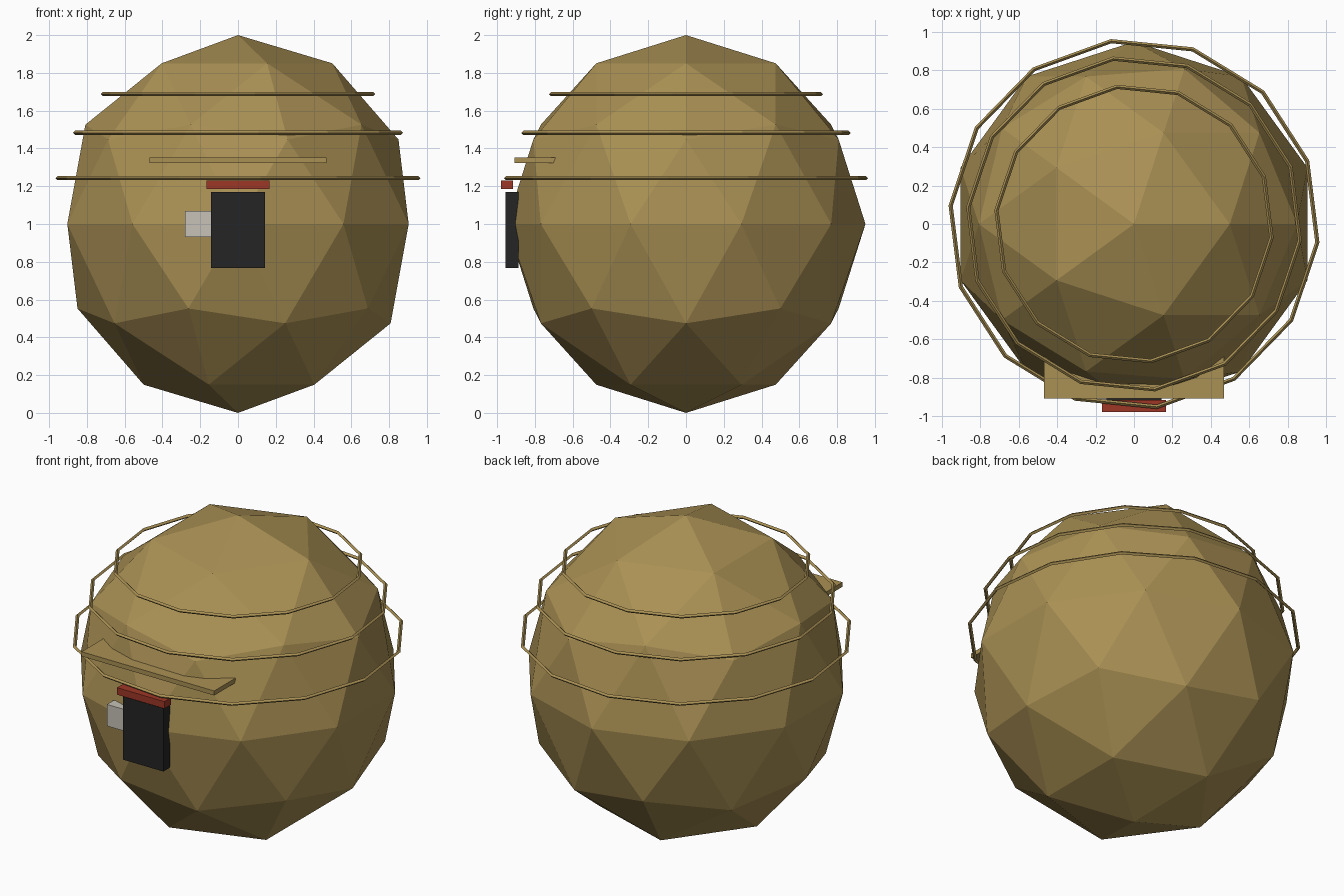
import bpy, bmesh
from math import cos, sin, tau
from mathutils import Matrix

cube = bpy.data.objects.get("Cube")
if cube:
    bpy.data.objects.remove(cube, do_unlink=True)


def material(name, rgb):
    mat = bpy.data.materials.new(name)
    mat.use_nodes = True
    color = (*rgb, 1)
    mat.diffuse_color = color
    mat.node_tree.nodes["Principled BSDF"].inputs["Base Color"].default_value = color
    return mat


STRAW = material("straw", (0.40, 0.28, 0.088))
BLACK = material("black", (0.018, 0.018, 0.018))
RED = material("brick red", (0.34, 0.038, 0.02))
GREY = material("pale grey", (0.57, 0.54, 0.48))


def add_object(name, bm, mat):
    bmesh.ops.recalc_face_normals(bm, faces=bm.faces)
    mesh = bpy.data.meshes.new(name)
    bm.to_mesh(mesh)
    bm.free()
    mesh.materials.append(mat)
    obj = bpy.data.objects.new(name, mesh)
    bpy.context.collection.objects.link(obj)
    return obj


def box(name, mat, xs, ys, zs):
    bm = bmesh.new()
    bmesh.ops.create_cube(bm, size=1)
    spans = (xs, ys, zs)
    for v in bm.verts:
        v.co = [(a + b) / 2 + c * (b - a) for c, (a, b) in zip(v.co, spans)]
    return add_object(name, bm, mat)


def ring(name, radius, z, tube=0.011, segments=14, sides=4, turn=-0.1):
    bm = bmesh.new()
    loops = []
    for i in range(segments):
        a = turn + tau * i / segments
        loop = []
        for j in range(sides):
            b = tau * j / sides
            r = radius + tube * cos(b)
            loop.append(bm.verts.new((r * cos(a), r * sin(a), z + tube * sin(b))))
        loops.append(loop)
    for i in range(segments):
        p, q = loops[i], loops[(i + 1) % segments]
        for j in range(sides):
            k = (j + 1) % sides
            bm.faces.new((p[j], q[j], q[k], p[k]))
    return add_object(name, bm, STRAW)


# Faceted round body
bm = bmesh.new()
bmesh.ops.create_icosphere(bm, subdivisions=2, radius=1)
bmesh.ops.transform(bm, verts=bm.verts,
                    matrix=Matrix.Translation((0, 0, 1)) @ Matrix.Diagonal((0.95, 0.95, 1, 1)))
add_object("body", bm, STRAW)

# Bands around the upper half
ring("lower_band", 0.96, 1.243)
ring("middle_band", 0.868, 1.483)
ring("upper_band", 0.72, 1.688)

# Ledge, door, lintel and window on the front
box("ledge", STRAW, (-0.468, 0.468), (-0.908, -0.6), (1.322, 1.351))
box("door", BLACK, (-0.142, 0.142), (-0.955, -0.887), (0.768, 1.17))
box("lintel", RED, (-0.167, 0.167), (-0.98, -0.916), (1.185, 1.23))
box("window", GREY, (-0.28, -0.14), (-0.92, -0.85), (0.932, 1.07))
